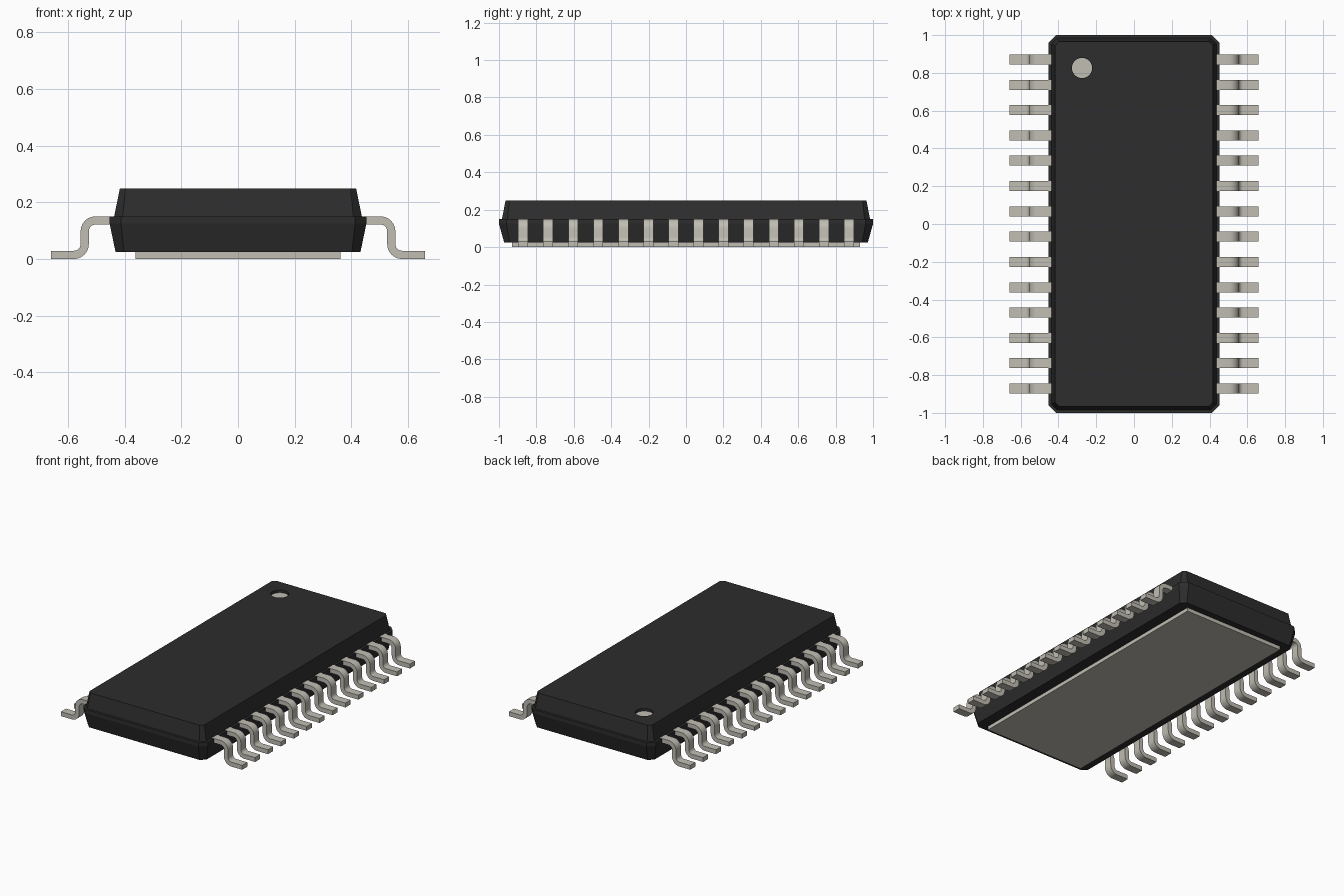
import bpy, bmesh, math
from mathutils import Vector

cube = bpy.data.objects.get("Cube")
if cube:
    bpy.data.objects.remove(cube, do_unlink=True)


def material(name, color):
    mat = bpy.data.materials.new(name)
    mat.use_nodes = True
    rgba = (*color, 1)
    mat.diffuse_color = rgba
    mat.node_tree.nodes["Principled BSDF"].inputs["Base Color"].default_value = rgba
    return mat


black = material("black plastic", (0.026, 0.026, 0.026))
metal = material("warm grey metal", (0.53, 0.51, 0.45))


def add_object(name, bm, mat):
    bmesh.ops.recalc_face_normals(bm, faces=bm.faces)
    mesh = bpy.data.meshes.new(name)
    bm.to_mesh(mesh)
    bm.free()
    mesh.materials.append(mat)
    obj = bpy.data.objects.new(name, mesh)
    bpy.context.collection.objects.link(obj)
    return obj


def chamfered_ring(bm, hx, hy, cut, z):
    """Rectangle with cut corners, as a loop of eight vertices."""
    pts = []
    for sx, sy in ((1, 1), (-1, 1), (-1, -1), (1, -1)):
        pair = [(sx * hx, sy * (hy - cut)), (sx * (hx - cut), sy * hy)]
        pts += pair if sx * sy > 0 else pair[::-1]
    return [bm.verts.new((x, y, z)) for x, y in pts]


def lofted_body(name, sections, mat):
    bm = bmesh.new()
    rings = [chamfered_ring(bm, *s) for s in sections]
    for a, b in zip(rings, rings[1:]):
        for i in range(len(a)):
            j = (i + 1) % len(a)
            bm.faces.new((a[i], a[j], b[j], b[i]))
    bm.faces.new(rings[0])
    bm.faces.new(rings[-1])
    return add_object(name, bm, mat)


def cylinder(name, radius, x, y, z0, z1, mat):
    bm = bmesh.new()
    bmesh.ops.create_cone(bm, cap_ends=True, segments=32, radius1=radius,
                          radius2=radius, depth=z1 - z0)
    bmesh.ops.translate(bm, verts=bm.verts, vec=(x, y, (z0 + z1) / 2))
    return add_object(name, bm, mat)


# Moulded body: tapered bottom, parting ledge, tapered top
body = lofted_body("body", [
    (0.432, 0.972, 0.03, 0.024),
    (0.453, 1.0, 0.04, 0.125),
    (0.453, 1.0, 0.04, 0.15),
    (0.437, 0.984, 0.03, 0.15),
    (0.417, 0.965, 0.02, 0.248),
], black)

# Round pin-one recess with a bright floor
spot = (-0.275, 0.826)
cutter = cylinder("recess_cutter", 0.054, *spot, 0.228, 0.3, black)
cutter.hide_render = True
cutter.hide_viewport = True
cutter.display_type = 'WIRE'
recess = body.modifiers.new("pin one recess", 'BOOLEAN')
recess.operation = 'DIFFERENCE'
recess.solver = 'EXACT'
recess.object = cutter
cylinder("pin_one_marker", 0.0535, *spot, 0.225, 0.231, metal)

# Exposed pad underneath
bm = bmesh.new()
bmesh.ops.create_cube(bm, size=1)
bmesh.ops.scale(bm, verts=bm.verts, vec=(0.724, 1.86, 0.03))
bmesh.ops.translate(bm, verts=bm.verts, vec=(0, 0, 0.015))
add_object("thermal_pad", bm, metal)

# Lead centre line: shoulder, bend down, bend out to the foot
thick, width, bend = 0.029, 0.053, 0.038
drop_x, top_z, foot_z = 0.541, 0.136, 0.0145
path = [(Vector((0.42, top_z)), Vector((0, 1)))]
steps = 6
for i in range(steps + 1):
    a = math.pi / 2 * (1 - i / steps)
    n = Vector((math.cos(a), math.sin(a)))
    path.append((Vector((drop_x - bend, top_z - bend)) + n * bend, n))
for i in range(steps + 1):
    a = math.pi + math.pi / 2 * i / steps
    n = Vector((math.cos(a), math.sin(a)))
    path.append((Vector((drop_x + bend, foot_z + bend)) + n * bend, -n))
path.append((Vector((0.659, foot_z)), Vector((0, 1))))

# Sweep the lead section along the centre line
bm = bmesh.new()
rings = []
for p, n in path:
    ring = []
    for side, y in ((1, -1), (1, 1), (-1, 1), (-1, -1)):
        q = p + n * side * thick / 2
        ring.append(bm.verts.new((q.x, y * width / 2, q.y)))
    rings.append(ring)
for a, b in zip(rings, rings[1:]):
    for i in range(4):
        j = (i + 1) % 4
        bm.faces.new((a[i], a[j], b[j], b[i]))
bm.faces.new(rings[0])
bm.faces.new(rings[-1])
lead = add_object("lead_left_1", bm, metal)
bpy.ops.object.select_all(action='DESELECT')
lead.select_set(True)
bpy.context.view_layer.objects.active = lead
bpy.ops.object.shade_smooth_by_angle(angle=math.radians(30))

# Repeat the lead in a row along each long side
count, pitch = 14, 0.134
for side, turn in (("left", 0), ("right", math.pi)):
    for i in range(count):
        if side == "left" and i == 0:
            obj = lead
        else:
            obj = bpy.data.objects.new(f"lead_{side}_{i + 1}", lead.data)
            bpy.context.collection.objects.link(obj)
        obj.location.y = (i - (count - 1) / 2) * pitch
        obj.rotation_euler.z = turn
